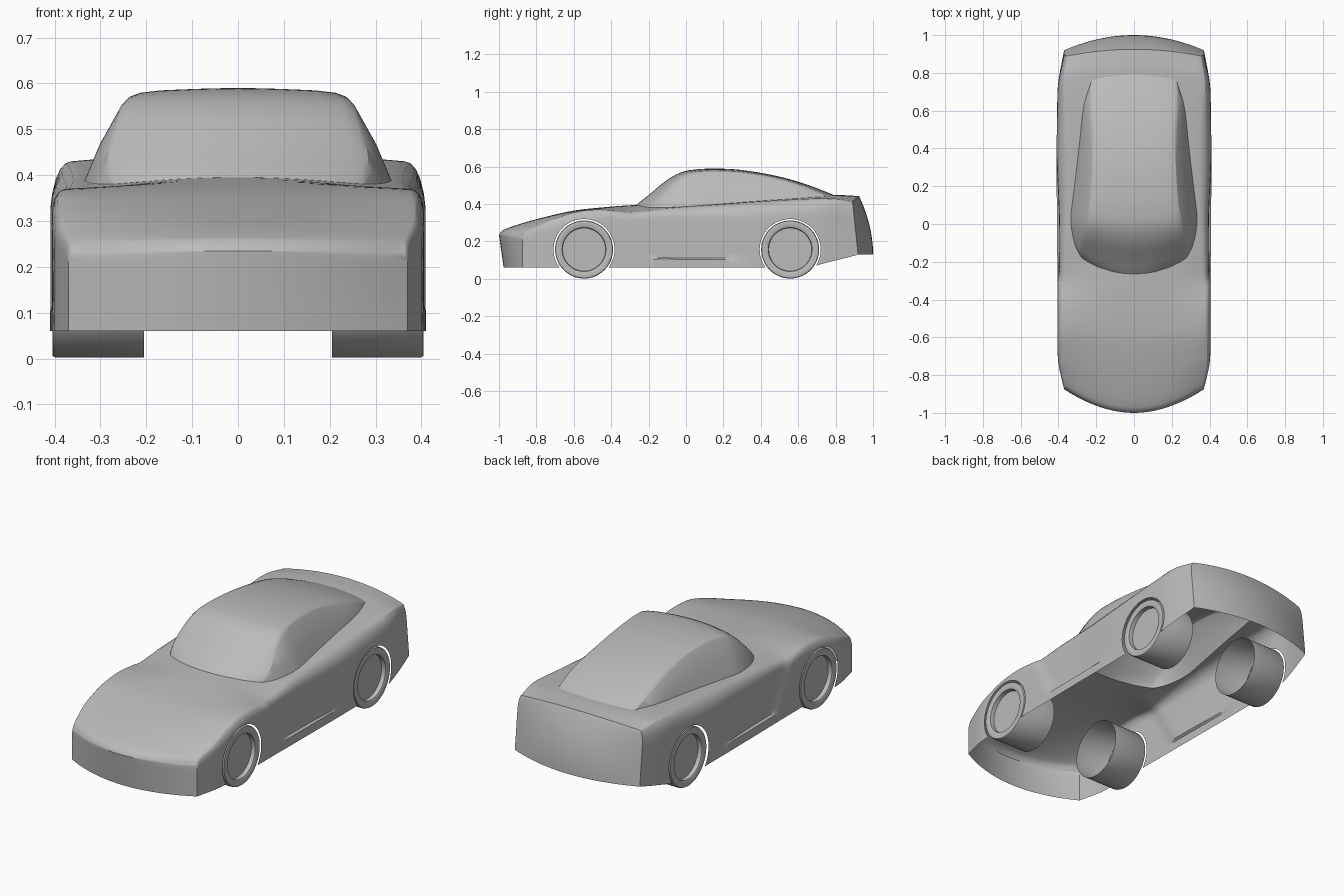
import bpy
import bmesh
from math import sin, cos, pi

cube = bpy.data.objects.get("Cube")
if cube:
    bpy.data.objects.remove(cube)

paint = bpy.data.materials.new("plain grey")
paint.use_nodes = True
GREY = (0.5, 0.5, 0.5, 1)
paint.diffuse_color = GREY
paint.node_tree.nodes["Principled BSDF"].inputs["Base Color"].default_value = GREY


def smooth(t):
    t = min(max(t, 0), 1)
    return t * t * (3 - 2 * t)


def curve(*pts):
    """Smooth function through the given (y, value) points."""
    last = len(pts) - 1

    def slope(i):
        a, b = pts[max(i - 1, 0)], pts[min(i + 1, last)]
        return (b[1] - a[1]) / (b[0] - a[0])

    def value(y):
        y = min(max(y, pts[0][0]), pts[-1][0])
        i = next(k for k in range(last) if y <= pts[k + 1][0])
        (a, p), (b, q) = pts[i], pts[i + 1]
        d = b - a
        t = (y - a) / d
        s = smooth(t)
        return (p * (1 - s) + q * s + slope(i) * d * t * (1 - t) ** 2
                - slope(i + 1) * d * t * t * (1 - t))
    return value


def both(half):
    """Half row from the centre line outwards, made symmetric."""
    return [(-x, y, z) for x, y, z in reversed(half[1:])] + half


def grid(bm, rows, mat=0):
    vs = [[bm.verts.new(p) for p in row] for row in rows]
    for a, b in zip(vs, vs[1:]):
        for i in range(len(a) - 1):
            bm.faces.new((a[i], a[i + 1], b[i + 1], b[i])).material_index = mat


def ngon(bm, pts, mat=0):
    bm.faces.new([bm.verts.new(p) for p in pts]).material_index = mat


def finish(bm, name, slots=1):
    bmesh.ops.remove_doubles(bm, verts=bm.verts, dist=1e-5)
    bmesh.ops.recalc_face_normals(bm, faces=bm.faces)
    mesh = bpy.data.meshes.new(name)
    bm.to_mesh(mesh)
    bm.free()
    for _ in range(slots):
        mesh.materials.append(paint)
    ob = bpy.data.objects.new(name, mesh)
    bpy.context.collection.objects.link(ob)
    return ob


def shade(ob, degrees):
    bpy.ops.object.select_all(action="DESELECT")
    ob.select_set(True)
    bpy.context.view_layer.objects.active = ob
    bpy.ops.object.shade_smooth_by_angle(angle=degrees * pi / 180)


# Lower body curves along the length
deck = curve((-1, .235), (-.985, .257), (-.9, .29), (-.75, .332), (-.6, .365),
             (-.45, .382), (-.27, .395), (0, .4), (.4, .425), (.8, .448), (.925, .443))
shoulder = curve((-1, .23), (-.985, .25), (-.9, .28), (-.75, .325), (-.6, .36),
                 (-.45, .37), (-.3, .358), (-.1, .378), (.2, .4), (.5, .42),
                 (.8, .43), (.925, .415))
width = curve((-.875, .37), (-.72, .402), (-.4, .405), (.7, .405), (.89, .37))
round_in = curve((-1, .01), (-.6, .03), (-.3, .03), (0, .05), (.4, .065), (.925, .02))
round_down = curve((-1, .03), (-.6, .06), (-.3, .04), (.1, .07), (.5, .09), (.925, .08))
bow = curve((-1, .125), (-.75, .06), (-.45, 0), (.6, 0), (.925, -.035))
COLUMNS = [i / 10 for i in range(11)]
SIDE_STEPS = [.1, .25, .4, .55, .7, .8, .83, 1]


def side_points(y):
    """Shoulder rounding and side wall, from top to sill."""
    ys = y + bow(y)
    w, zs = width(ys), shoulder(y)
    low = .06 + max(0, ys - .66) * .07 / .23
    zu = zs - round_down(y)
    ri, rd = round_in(y), round_down(y)
    pts = [(w - ri + ri * sin(k * pi / 10), zu + rd * cos(k * pi / 10)) for k in range(6)]
    pts += [(w, zu + (low - zu) * v) for v in SIDE_STEPS]
    out = []
    for x, z in pts:
        yy = ys + .03 * smooth((y - .7) / .225) * (zs - z) / (zs - low)
        # door panel set in behind the front fender and above the sill
        door = smooth((yy + .2 + .55 * (z - .11)) / .05) * (1 - smooth(yy / .4))
        if z < .112:
            door = 0
        out.append((x - .012 * door, yy, z))
    return out


def across(centre, edge):
    """Row bowed from the centre line to an edge point."""
    (yc, zc), (xe, ye, ze) = centre, edge
    return [(xe * u, yc + (ye - yc) * u * u, zc + (ze - zc) * u * u) for u in COLUMNS]


bm = bmesh.new()
stations = [-1, -.995, -.985] + [-.97 + 1.895 * i / 80 for i in range(81)]
sides = [side_points(y) for y in stations]
grid(bm, [both(across((y, deck(y)), s[0]) + s[1:]) for y, s in zip(stations, sides)])
grid(bm, [[(-s[-1][0],) + s[-1][1:], s[-1]] for s in sides], 1)

# Nose and tail panels; the floor is only a temporary lid
for y, s, tail in ((stations[0], sides[0], False), (stations[-1], sides[-1], True)):
    rows = []
    for p in s:
        v = (s[0][2] - p[2]) / (s[0][2] - s[-1][2])
        yc = y + (.075 * (1 - (1 - v) ** 2) if tail else .025 * v)
        zc = deck(y) + (s[-1][2] - deck(y)) * v
        rows.append(both(across((yc, zc), p)))
    grid(bm, rows)
    ngon(bm, rows[-1], 1)
body = finish(bm, "body", 2)

# Cabin
roof = curve((-.29, .37), (-.26, .4), (-.2, .448), (-.1, .53), (-.02, .572), (.06, .586),
             (.16, .59), (.3, .582), (.5, .547), (.65, .503), (.78, .453), (.81, .438))
base_width = curve((-.29, .27), (-.2, .31), (-.05, .335), (.1, .33), (.4, .305),
                   (.65, .285), (.81, .25))
wrap = curve((-.29, .1), (-.1, .07), (.2, 0), (.4, 0), (.81, -.05))
ROOF_SHAPE = ((0, 0), (.2, .003), (.4, .01), (.7, .025), (.88, .05), (.96, .085), (1, .14))


def cabin_section(y):
    top, bw = roof(y), base_width(y)
    h = max(top - .385, 0)
    rw = bw - .42 * h
    pts = [(rw * f, top - h * d) for f, d in ROOF_SHAPE]
    edge, foot = pts[-1][1], min(.385, pts[-1][1] - .005)
    pts += [((rw + bw) / 2 + .03 * h, (edge + foot) / 2), (bw, foot), (bw + .03, .3)]
    return both([(x, y + wrap(y) * min(x / bw, 1) ** 2, z) for x, z in pts])


bm = bmesh.new()
sections = [cabin_section(-.29 + 1.1 * i / 50) for i in range(51)]
grid(bm, sections)
grid(bm, [[s[0], s[-1]] for s in sections])
ngon(bm, sections[0])
ngon(bm, sections[-1])
cabin = finish(bm, "cabin", 2)


# Wheels and arches
def lathe(profile, y, z, mat=0, steps=64):
    bm = bmesh.new()
    angles = [2 * pi * (k % steps) / steps for k in range(steps + 1)]
    grid(bm, [[(x, y + r * cos(a), z + r * sin(a)) for a in angles] for x, r in profile], mat)
    return bm


AXLES = {"front": -.545, "rear": .557}
WHEEL_Z = .157
cutters = []
for end, y in AXLES.items():
    bm = lathe([(-.6, .163), (.6, .163)], y, WHEEL_Z, 1)
    bmesh.ops.remove_doubles(bm, verts=bm.verts, dist=1e-5)
    for f in bmesh.ops.holes_fill(bm, edges=bm.edges, sides=0)["faces"]:
        f.material_index = 1
    cutters.append(finish(bm, end + "_arch_cutter", 2))

# Join cabin to body, cut the arches, then open the underside
for op, other in [("UNION", cabin)] + [("DIFFERENCE", c) for c in cutters]:
    other.hide_render = True
    mod = body.modifiers.new(op.lower(), "BOOLEAN")
    mod.operation, mod.object, mod.solver = op, other, "EXACT"
graph = bpy.context.evaluated_depsgraph_get()
shell = bpy.data.meshes.new_from_object(body.evaluated_get(graph))
body.modifiers.clear()
body.data = shell
for ob in [cabin] + cutters:
    bpy.data.objects.remove(ob)
bm = bmesh.new()
bm.from_mesh(shell)
bmesh.ops.delete(bm, geom=[f for f in bm.faces if f.material_index == 1], context="FACES")
bm.to_mesh(shell)
bm.free()
shell.materials.clear()
shell.materials.append(paint)
shade(body, 28)

for end, y in AXLES.items():
    for side, sign in (("left", 1), ("right", -1)):
        profile = [(.205, .155), (.398, .155), (.404, .152), (.405, .147),
                   (.405, .121), (.402, .117), (.38, .115), (.38, .0)]
        bm = lathe([(sign * x, r) for x, r in profile], y, WHEEL_Z)
        bmesh.ops.dissolve_degenerate(bm, edges=bm.edges, dist=1e-6)
        shade(finish(bm, f"{end}_{side}_wheel"), 40)
